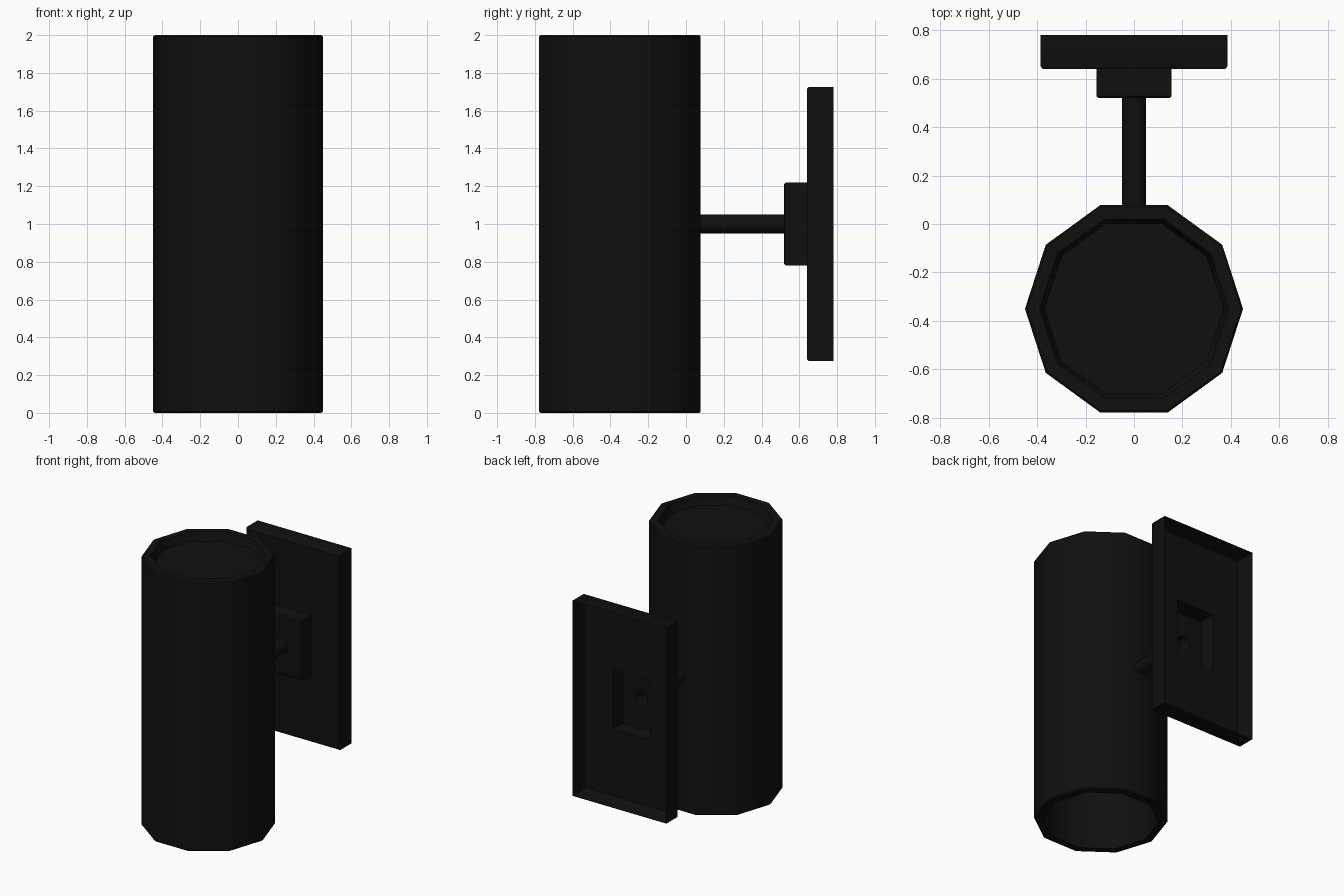
import bpy, bmesh, math
from mathutils import Vector

cube = bpy.data.objects.get("Cube")
if cube:
    bpy.data.objects.remove(cube, do_unlink=True)

black = bpy.data.materials.new("matte_black")
black.use_nodes = True
colour = (0.005, 0.005, 0.005, 1)
black.diffuse_color = colour
black.node_tree.nodes["Principled BSDF"].inputs["Base Color"].default_value = colour


def finish(name, bm, fix_normals=True):
    if fix_normals:
        bmesh.ops.recalc_face_normals(bm, faces=bm.faces)
    mesh = bpy.data.meshes.new(name)
    bm.to_mesh(mesh)
    bm.free()
    mesh.materials.append(black)
    obj = bpy.data.objects.new(name, mesh)
    bpy.context.collection.objects.link(obj)
    bpy.ops.object.select_all(action='DESELECT')
    obj.select_set(True)
    bpy.context.view_layer.objects.active = obj
    bpy.ops.object.shade_smooth_by_angle(angle=math.radians(40))
    return obj


def loft(bm, rings):
    """Join successive point rings with quads and return the vertex rings."""
    loops = [[bm.verts.new(p) for p in ring] for ring in rings]
    for a, b in zip(loops, loops[1:]):
        for i in range(len(a)):
            j = (i + 1) % len(a)
            bm.faces.new((a[i], a[j], b[j], b[i]))
    return loops


def polygon(radius, sides):
    steps = [2 * math.pi * i / sides for i in range(sides)]
    return [(radius * math.cos(t), radius * math.sin(t)) for t in steps]


def rectangle(half_x, half_z, y):
    corners = ((-1, -1), (1, -1), (1, 1), (-1, 1))
    return [Vector((sx * half_x, y, MID_Z + sz * half_z)) for sx, sz in corners]


MID_Z = 1.0
TUBE_Y = -0.35
STEM_R = 0.05

# Ten-sided lamp tube: shallow dish on top, deep open well underneath
bm = bmesh.new()
profile = [(0.37, 1.94), (0.39, 2.0), (0.442, 2.0), (0.45, 1.992),
           (0.45, 0.008), (0.442, 0), (0.39, 0), (0.39, 1.9)]
loops = loft(bm, [[(x, y + TUBE_Y, z) for x, y in polygon(r, 10)]
                  for r, z in profile])
for end in (loops[0], loops[-1]):
    bm.faces.new(end)
finish("lamp_tube", bm)

# Open-backed wall plate stepping forward into a smaller mounting box
bm = bmesh.new()
sections = [(0.385, 0.725, 0.78), (0.385, 0.725, 0.65), (0.377, 0.717, 0.64),
            (0.155, 0.22, 0.64), (0.155, 0.22, 0.528), (0.147, 0.212, 0.52)]
front = loft(bm, [rectangle(*s) for s in sections])[-1]
# Box front with a round hole for the stem
hole = [bm.verts.new((x, 0.52, MID_Z + z)) for x, z in polygon(STEM_R, 12)]
edges = []
for ring in (front, hole):
    for i, v in enumerate(ring):
        w = ring[(i + 1) % len(ring)]
        edges.append(bm.edges.get((v, w)) or bm.edges.new((v, w)))
bmesh.ops.triangle_fill(bm, edges=edges, use_beauty=True, normal=(0, -1, 0))
finish("wall_plate", bm)

# Hollow stem joining the box to the tube
bm = bmesh.new()
loft(bm, [[(x, y, MID_Z + z) for x, z in polygon(STEM_R, 12)]
          for y in (0.52, 0.07)])
finish("stem", bm)
